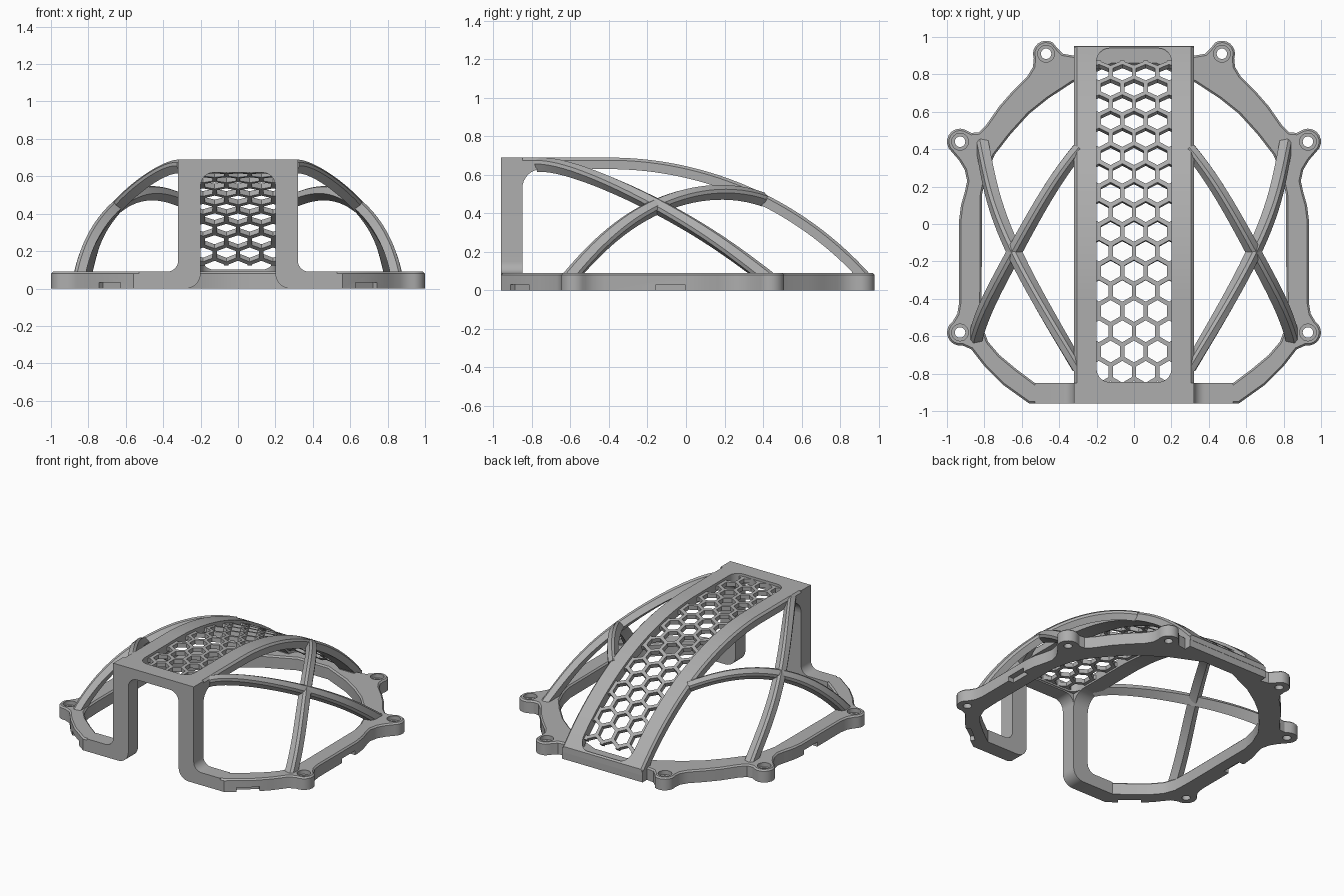
import bpy, bmesh
from math import sin, cos, radians, hypot, pi
from mathutils import Vector

if "Cube" in bpy.data.objects:
    bpy.data.objects.remove(bpy.data.objects["Cube"], do_unlink=True)

grey = bpy.data.materials.new("satin grey")
grey.use_nodes = True
tone = (0.42, 0.42, 0.42, 1)
grey.diffuse_color = tone
grey.node_tree.nodes["Principled BSDF"].inputs["Base Color"].default_value = tone

parts = []
BASE_H, TOP, HALF = 0.09, 0.69, 0.32
ARC_Y, ARC_Z, ARC_R = -0.4, -1.13, 1.82   # spine arc centre and radius


def finish(name, bm):
    bmesh.ops.recalc_face_normals(bm, faces=bm.faces)
    mesh = bpy.data.meshes.new(name)
    bm.to_mesh(mesh)
    bm.free()
    mesh.materials.append(grey)
    obj = bpy.data.objects.new(name, mesh)
    bpy.context.collection.objects.link(obj)
    parts.append(obj)
    return obj


def on_z(a, b, h): return (a, b, h)
def on_y(a, b, h): return (a, h, b)
def on_x(a, b, h): return (h, a, b)


def prism(name, pts, lo, hi, place, chamfer=None, size=0.01):
    """Extrude a flat outline; optionally chamfer the edges picked by a rule."""
    bm = bmesh.new()
    low = [bm.verts.new(place(a, b, lo)) for a, b in pts]
    high = [bm.verts.new(place(a, b, hi)) for a, b in pts]
    bm.faces.new(low)
    bm.faces.new(high)
    for i in range(len(pts)):
        j = (i + 1) % len(pts)
        bm.faces.new((low[i], low[j], high[j], high[i]))
    bmesh.ops.recalc_face_normals(bm, faces=bm.faces)
    if chamfer:
        edges = [e for e in bm.edges if chamfer(e.verts[0].co, e.verts[1].co)]
        bmesh.ops.bevel(bm, geom=edges, offset=size, segments=1,
                        affect='EDGES', clamp_overlap=True)
    return finish(name, bm)


def cut(target, cutter):
    mod = target.modifiers.new("cut", 'BOOLEAN')
    mod.operation, mod.solver, mod.object = 'DIFFERENCE', 'EXACT', cutter
    bpy.context.view_layer.objects.active = target
    bpy.ops.object.modifier_apply(modifier=mod.name)
    parts.remove(cutter)
    bpy.data.objects.remove(cutter, do_unlink=True)


def arc(cx, cy, r, start, end, n=8):
    angles = [radians(start + (end - start) * i / n) for i in range(n + 1)]
    return [(cx + r * cos(a), cy + r * sin(a)) for a in angles]


def flip(pts):
    return [(-a, b) for a, b in reversed(pts)]


def mirrored_band(outer, inner):
    return outer + flip(outer) + flip(inner) + inner


def spine_point(s, depth):
    """Side profile: flat at the front, then a long falling arc."""
    if s < 0:
        return ARC_Y + s, TOP - depth
    t, r = s / ARC_R, ARC_R - depth
    return ARC_Y + r * sin(t), ARC_Z + r * cos(t)


# Base ring with rounded screw ears
ears = [(0.93, -0.58), (0.93, 0.44), (0.47, 0.91)]
ear_r = 0.07
outer = [(0.53, -0.96), (0.56, -0.96), (0.7, -0.86), (0.8, -0.76), (0.87, -0.67)]
outer += arc(*ears[0], ear_r, -100, 55)
outer += [(0.945, -0.48), (0.935, -0.42), (0.935, 0.02), (0.925, 0.1),
          (0.905, 0.17), (0.892, 0.23), (0.905, 0.29), (0.935, 0.34)]
outer += arc(*ears[1], ear_r, -50, 110)
outer += [(0.87, 0.487), (0.83, 0.49), (0.79, 0.53), (0.72, 0.63),
          (0.65, 0.71), (0.57, 0.79), (0.54, 0.84)]
outer += arc(*ears[2], ear_r, -20, 120)
outer += [(0.41, 0.94), (0.38, 0.91), (HALF, 0.9), (HALF, 0.95)]
inner = [(0.12, 0.85), (0.33, 0.755), (0.46, 0.67), (0.56, 0.59), (0.66, 0.48),
         (0.745, 0.37), (0.79, 0.26), (0.812, 0.16), (0.815, -0.42), (0.81, -0.55),
         (0.78, -0.63), (0.72, -0.7), (0.63, -0.775), (0.53, -0.85)]


def top_rim(p, q):
    seam = abs(abs(p.x) - 0.53) < 1e-4 and abs(p.x - q.x) < 1e-4
    return min(p.z, q.z) > BASE_H - 1e-4 and not seam


base = prism("base_ring", mirrored_band(outer, inner), 0, BASE_H, on_z, top_rim)

# Countersunk screw holes and small notches under the rim
for side in (1, -1):
    for x, y in ears:
        for r, floor in ((0.028, -0.1), (0.045, 0.06)):
            ring = arc(side * x, y, r, 0, 345, 23)
            cut(base, prism("hole_cutter", ring, floor, 0.2, on_z))
    for x, y, turn in ((0.69, -0.87, radians(-50)), (0.935, -0.08, 0)):
        c, s = cos(turn), sin(turn)
        box = [(side * (x + c * u - s * v), y + s * u + c * v)
               for u, v in ((-0.04, -0.075), (0.04, -0.075), (0.04, 0.075), (-0.04, 0.075))]
        cut(base, prism("notch_cutter", box, -0.1, 0.032, on_z))

# Front arch: two posts, top beam and filleted feet
post_out = [(0.53, 0), (0.53, BASE_H)] + arc(0.38, 0.15, 0.06, 270, 180) + [(HALF, TOP)]
post_in = arc(0.13, 0.55, 0.07, 90, 0) + arc(0.28, 0.08, 0.08, 180, 270)
prism("front_arch", mirrored_band(post_out, post_in), -0.96, -0.85, on_y)

# Gussets rounding the posts into the spine
gusset = [(-0.86, 0.64), (-0.75, 0.64)] + arc(-0.75, 0.53, 0.1, 90, 180) + [(-0.86, 0.53)]
prism("left_gusset", gusset, 0.2, HALF, on_x)
prism("right_gusset", gusset, -HALF, -0.2, on_x)

# Curved spine with a long rounded slot
steps = 36
profile = [spine_point(-0.5, 0)]
profile += [spine_point(1.521 * i / steps, 0) for i in range(steps + 1)]
profile += [(0.952, 0.05), (0.865, 0.05)]
profile += [spine_point(1.456 * (1 - i / steps), 0.06) for i in range(steps + 1)]
profile += [spine_point(-0.5, 0.06)]


def spine_rim(p, q):
    def on_top(v):
        return v.z > TOP - 0.001 or abs(hypot(v.y - ARC_Y, v.z - ARC_Z) - ARC_R) < 0.002
    return abs(p.x - q.x) < 1e-4 and on_top(p) and on_top(q) and abs(p.y - q.y) > 1e-4


spine = prism("spine", profile, -HALF, HALF, on_x, spine_rim, 0.014)
slot = arc(0.13, 0.87, 0.07, 0, 90) + arc(-0.13, 0.87, 0.07, 90, 180)
slot += arc(-0.13, -0.775, 0.07, 180, 270) + arc(0.13, -0.775, 0.07, 270, 360)
cut(spine, prism("slot_cutter", slot, 0.075, 1, on_z))

# Honeycomb grille: flat cells, trimmed, thickened, then bent along the spine
PITCH = 0.125
bm = bmesh.new()
for row in range(-1, 18):
    cy = -0.39 + row * PITCH * cos(pi / 6)
    for col in range(-3, 4):
        cx = (col + (0.5 if row % 2 == 0 else 0)) * PITCH
        rings = []
        for flat in (PITCH, 0.101):
            r = flat / 2 / cos(pi / 6)
            rings.append([bm.verts.new((cx + r * sin(k * pi / 3), cy + r * cos(k * pi / 3), 0))
                          for k in range(6)])
        for k in range(6):
            n = (k + 1) % 6
            bm.faces.new((rings[0][k], rings[0][n], rings[1][n], rings[1][k]))
bmesh.ops.remove_doubles(bm, verts=bm.verts, dist=0.001)
for co, no in (((0.205, 0, 0), (1, 0, 0)), ((-0.205, 0, 0), (-1, 0, 0)),
               ((0, 1.43, 0), (0, 1, 0)), ((0, -0.455, 0), (0, -1, 0))):
    bmesh.ops.bisect_plane(bm, geom=bm.verts[:] + bm.edges[:] + bm.faces[:],
                           plane_co=co, plane_no=no, clear_outer=True)
grown = bmesh.ops.extrude_face_region(bm, geom=bm.faces[:], use_keep_orig=True)["geom"]
for v in grown:
    if isinstance(v, bmesh.types.BMVert):
        v.co.z -= 0.03
for v in bm.verts:
    v.co.y, v.co.z = spine_point(v.co.y, 0.018 - v.co.z)
finish("honeycomb_grille", bm)


# Crossing ribs swept along a smooth path through a few points
def along(pts, t):
    total = Vector((0, 0, 0))
    for i, p in enumerate(pts):
        w = 1
        for j in range(len(pts)):
            if j != i:
                w *= (t - j) / (i - j)
        total += Vector(p) * w
    return total


def rib(name, pts, side, w_start, w_end, n=28):
    bm = bmesh.new()
    loops = []
    d = 0.03
    for i in range(n + 1):
        t = (len(pts) - 1) * i / n
        p = along(pts, t)
        tangent = (along(pts, t + 0.01) - along(pts, t - 0.01)).normalized()
        up = Vector((p.x, 0.2 * p.y, p.z))
        up = (up - tangent * up.dot(tangent)).normalized()
        across = tangent.cross(up)
        w = w_start + (w_end - w_start) * i / n
        section = [(-w, -d), (w, -d), (w, d * 0.5), (w * 0.6, d), (-w * 0.6, d), (-w, d * 0.5)]
        ring = []
        for a, b in section:
            q = p + across * a + up * b
            ring.append(bm.verts.new((side * q.x, q.y, max(q.z, 0.02))))
        loops.append(ring)
    for a, b in zip(loops, loops[1:]):
        for k in range(6):
            m = (k + 1) % 6
            bm.faces.new((a[k], a[m], b[m], b[k]))
    bm.faces.new(loops[0])
    bm.faces.new(loops[-1])
    finish(name, bm)


falling = [(0.3, -0.77, 0.655), (0.47, -0.48, 0.59), (0.645, -0.15, 0.44),
           (0.755, 0.14, 0.27), (0.815, 0.43, 0.06)]
rising = [(0.85, -0.61, 0.06), (0.765, -0.38, 0.295), (0.645, -0.15, 0.44),
          (0.5, 0.11, 0.51), (0.3, 0.4, 0.475)]
for label, side in (("left", 1), ("right", -1)):
    rib(label + "_falling_rib", falling, side, 0.028, 0.038)
    rib(label + "_rising_rib", rising, side, 0.038, 0.028)

# Smooth the curves, keep the corners crisp
bpy.ops.object.select_all(action='DESELECT')
for obj in parts:
    obj.select_set(True)
bpy.context.view_layer.objects.active = spine
bpy.ops.object.shade_smooth_by_angle(angle=radians(30))
